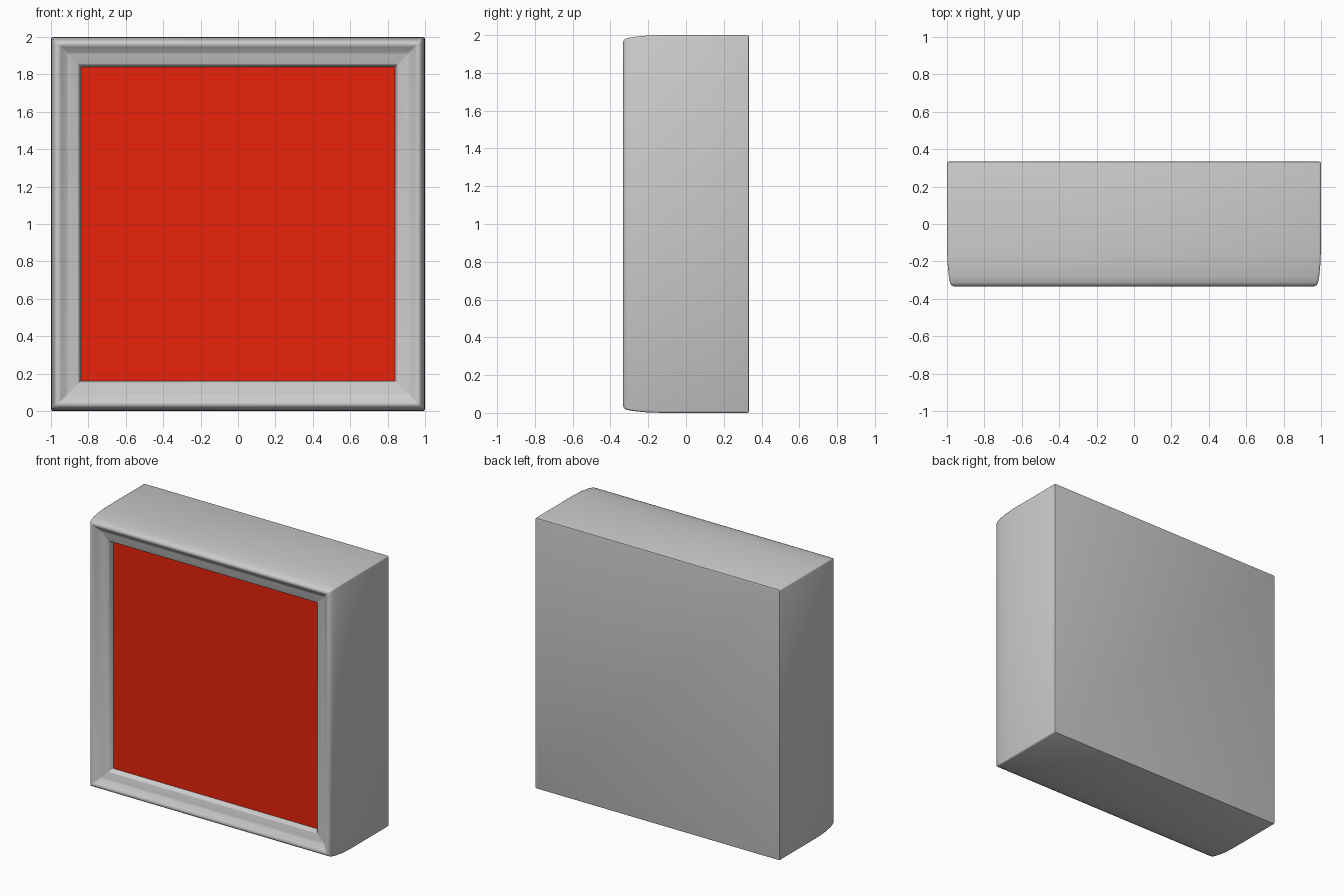
import bpy, bmesh, math

if "Cube" in bpy.data.objects:
    bpy.data.objects.remove(bpy.data.objects["Cube"])

CZ = 1.0  # height of the square's centre


def square_ring(bm, half, y, cut):
    """Square loop in the xz plane with small softened corners."""
    pts = []
    for k in range(4):
        a = math.pi / 2 * k
        c, s = math.cos(a), math.sin(a)
        for u, v in ((half, half - cut), (half - cut * 0.3, half - cut * 0.3), (half - cut, half)):
            pts.append(bm.verts.new((u * c - v * s, y, CZ + u * s + v * c)))
    return pts


def finish(bm, name, angle):
    bmesh.ops.recalc_face_normals(bm, faces=bm.faces)
    me = bpy.data.meshes.new(name)
    bm.to_mesh(me)
    bm.free()
    ob = bpy.data.objects.new(name, me)
    bpy.context.collection.objects.link(ob)
    bpy.ops.object.select_all(action='DESELECT')
    ob.select_set(True)
    bpy.context.view_layer.objects.active = ob
    bpy.ops.object.shade_smooth_by_angle(angle=math.radians(angle))
    return ob


# Casing: one profile (half size, y, corner cut) from back edge round to the recess
profile = [
    (0.992, 0.333, 0.006), (0.998, 0.331, 0.008), (1.0, 0.324, 0.01),
    (1.0, -0.12, 0.01), (0.997, -0.21, 0.01), (0.990, -0.28, 0.01),
    (0.984, -0.313, 0.01), (0.976, -0.328, 0.008), (0.964, -0.333, 0.006),
    (0.954, -0.331, 0.004), (0.944, -0.323, 0.004), (0.918, -0.300, 0.004),
    (0.906, -0.295, 0.004), (0.856, -0.294, 0.004), (0.850, -0.289, 0.004),
    (0.846, -0.262, 0.004), (0.840, -0.254, 0.004),
]
bm = bmesh.new()
rings = [square_ring(bm, *p) for p in profile]
for a, b in zip(rings, rings[1:]):
    for i in range(len(a)):
        j = (i + 1) % len(a)
        bm.faces.new((a[i], a[j], b[j], b[i]))
bm.faces.new(rings[0])    # back
# recess floor behind the panel, closing the casing
floor = square_ring(bm, 0.840, -0.24, 0.004)
for i in range(len(floor)):
    j = (i + 1) % len(floor)
    bm.faces.new((rings[-1][i], rings[-1][j], floor[j], floor[i]))
bm.faces.new(floor)
finish(bm, "casing", 50)

# Red front panel: thin slab set into the recess
bm = bmesh.new()
bmesh.ops.create_cube(bm, size=1.0)
bmesh.ops.scale(bm, verts=bm.verts, vec=(1.68, 0.014, 1.68))
bmesh.ops.translate(bm, verts=bm.verts, vec=(0, -0.248, CZ))
panel = finish(bm, "front_panel", 30)
red = bpy.data.materials.new("red")
red.diffuse_color = (0.8, 0.016, 0.003, 1.0)
red.use_nodes = True
red.node_tree.nodes["Principled BSDF"].inputs["Base Color"].default_value = red.diffuse_color
panel.data.materials.append(red)
